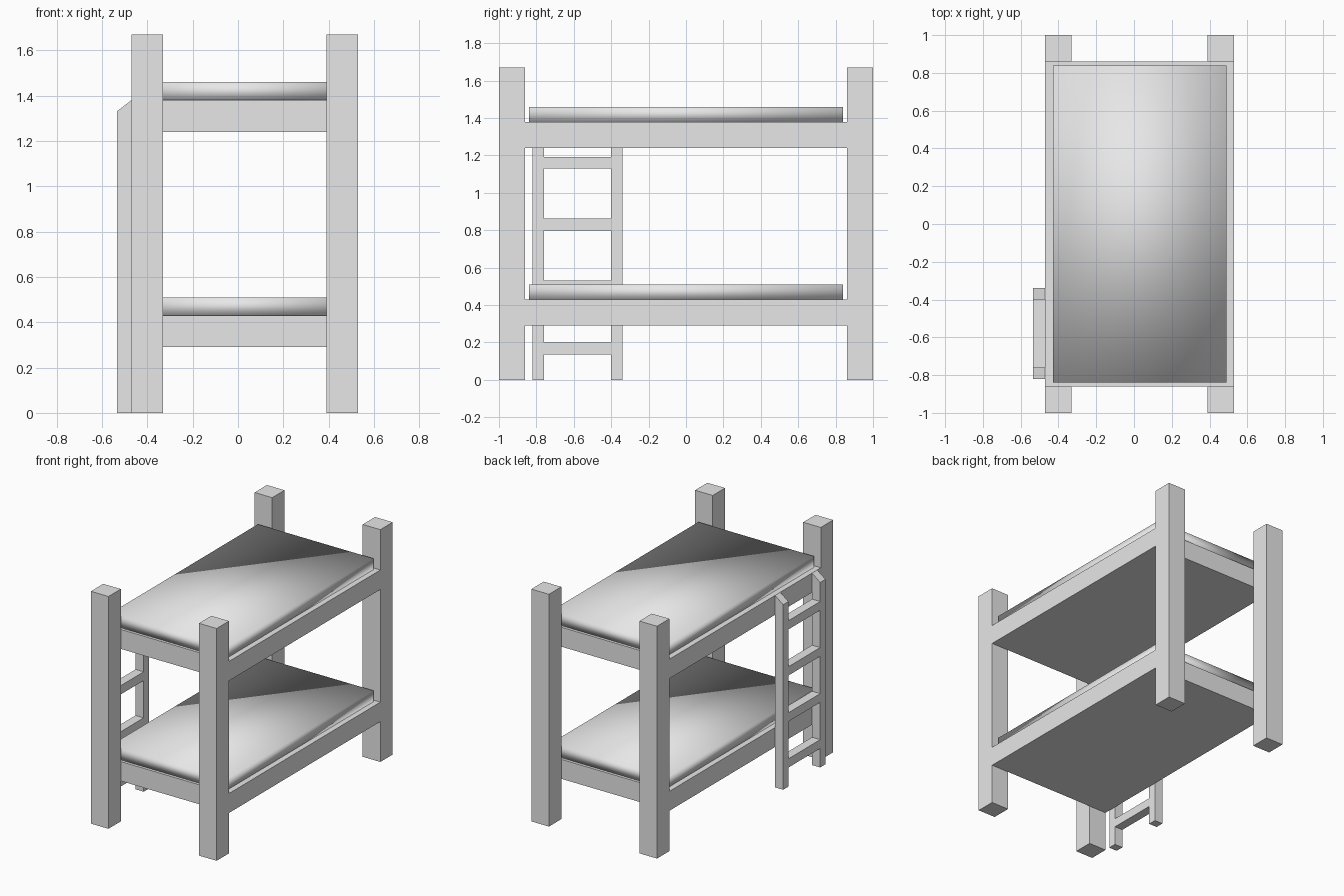
import bpy
import bmesh

default = bpy.data.objects.get("Cube")
if default:
    bpy.data.objects.remove(default, do_unlink=True)

grey = bpy.data.materials.new("light_grey")
grey.use_nodes = True
grey.diffuse_color = (0.8, 0.8, 0.8, 1)
grey.node_tree.nodes["Principled BSDF"].inputs["Base Color"].default_value = (0.8, 0.8, 0.8, 1)


def box(name, xs, ys, zs, edit=None, smooth=False):
    """Box spanning the given ranges, with an optional bmesh edit."""
    bm = bmesh.new()
    bmesh.ops.create_cube(bm, size=1)
    for v in bm.verts:
        v.co = [r[1] if c > 0 else r[0] for c, r in zip(v.co, (xs, ys, zs))]
    if edit:
        edit(bm)
    for f in bm.faces:
        f.smooth = smooth
    mesh = bpy.data.meshes.new(name)
    bm.to_mesh(mesh)
    bm.free()
    mesh.materials.append(grey)
    obj = bpy.data.objects.new(name, mesh)
    bpy.context.collection.objects.link(obj)
    return obj


def split_top(bm):
    """Join two opposite top corners so the soft shading folds on that diagonal."""
    bm.verts.ensure_lookup_table()
    ends = sorted((v for v in bm.verts if v.co.z > bm.verts[0].co.z + 0.01
                   or v.co.z == max(w.co.z for w in bm.verts)),
                  key=lambda v: v.co.x + v.co.y)
    bmesh.ops.connect_verts(bm, verts=[ends[0], ends[-1]])


def slant_top(bm):
    """Lower the outer top edge of a ladder rail."""
    for v in bm.verts:
        if v.co.z > 1 and v.co.x < -0.5:
            v.co.z -= 0.05


# Corner posts
for side, xs in (("right", (-0.47, -0.33)), ("left", (0.39, 0.53))):
    for end, ys in (("front", (-1, -0.86)), ("back", (0.86, 1))):
        box(f"{end}_{side}_post", xs, ys, (0, 1.67))

# Bunks: bed base and softly shaded mattress
for level, z in (("lower", 0.29), ("upper", 1.24)):
    top = z + 0.14
    box(f"{level}_bed_base", (-0.47, 0.53), (-0.86, 0.86), (z, top))
    box(f"{level}_mattress", (-0.43, 0.49), (-0.84, 0.84), (top, top + 0.08),
        split_top, smooth=True)

# Ladder on the right side
ladder_x = (-0.535, -0.47)
box("front_ladder_rail", ladder_x, (-0.82, -0.76), (0, 1.38), slant_top)
box("back_ladder_rail", ladder_x, (-0.40, -0.34), (0, 1.38), slant_top)
for i in range(4):
    z = 0.137 + 0.331 * i
    box(f"ladder_rung_{i + 1}", ladder_x, (-0.76, -0.40), (z, z + 0.063))
